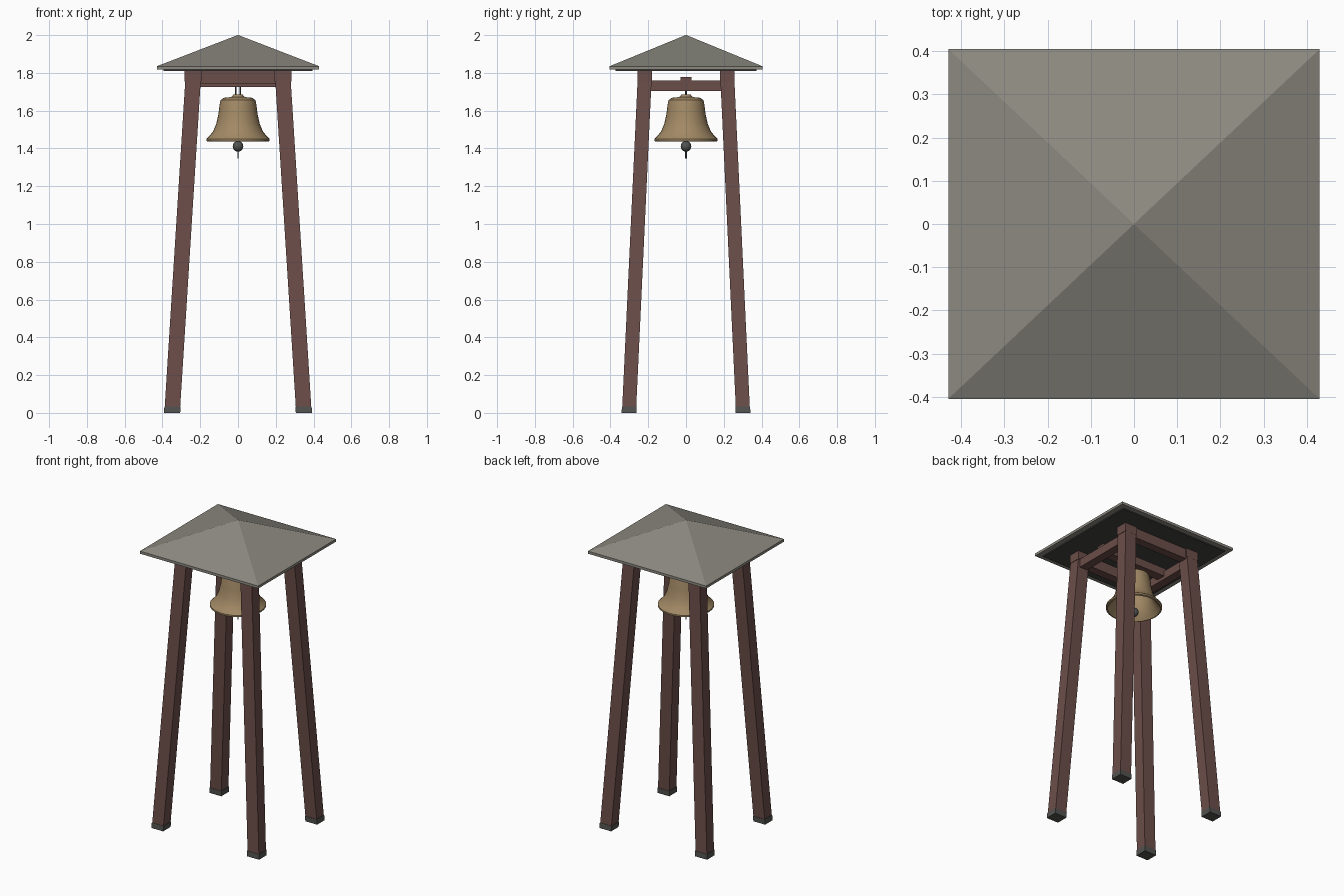
import bpy, bmesh, math
from mathutils import Vector

cube = bpy.data.objects.get("Cube")
if cube:
    bpy.data.objects.remove(cube, do_unlink=True)


def material(name, r, g, b):
    m = bpy.data.materials.new(name)
    m.use_nodes = True
    m.diffuse_color = (r, g, b, 1)
    m.node_tree.nodes["Principled BSDF"].inputs["Base Color"].default_value = (r, g, b, 1)
    return m


WOOD = material("red brown wood", 0.147, 0.075, 0.066)
SLATE = material("grey roof", 0.26, 0.25, 0.215)
SHADE = material("dark soffit", 0.055, 0.055, 0.052)
IRON = material("dark iron", 0.085, 0.085, 0.08)
BRONZE = material("bronze", 0.36, 0.25, 0.13)


def add_object(name, bm, mat):
    bmesh.ops.recalc_face_normals(bm, faces=bm.faces)
    mesh = bpy.data.meshes.new(name)
    bm.to_mesh(mesh)
    bm.free()
    obj = bpy.data.objects.new(name, mesh)
    bpy.context.collection.objects.link(obj)
    mesh.materials.append(mat)
    return obj


def loft(name, mat, sections):
    """Closed solid through rectangles (cx, cy, z, half_x, half_y)."""
    bm = bmesh.new()
    rings = [[bm.verts.new((cx + sx * hx, cy + sy * hy, z))
              for sx, sy in ((-1, -1), (1, -1), (1, 1), (-1, 1))]
             for cx, cy, z, hx, hy in sections]
    bm.faces.new(rings[0])
    bm.faces.new(rings[-1])
    for a, b in zip(rings, rings[1:]):
        for i in range(4):
            j = (i + 1) % 4
            bm.faces.new((a[i], a[j], b[j], b[i]))
    return add_object(name, bm, mat)


def box(name, mat, cx, cy, hx, hy, z0, z1):
    return loft(name, mat, [(cx, cy, z0, hx, hy), (cx, cy, z1, hx, hy)])


def cylinder(name, mat, x, y, r, z0, z1):
    bm = bmesh.new()
    bmesh.ops.create_cone(bm, cap_ends=True, segments=10, radius1=r, radius2=r, depth=z1 - z0)
    bmesh.ops.translate(bm, verts=bm.verts, vec=(x, y, (z0 + z1) / 2))
    return add_object(name, bm, mat)


def smooth(obj, angle):
    bpy.ops.object.select_all(action="DESELECT")
    obj.select_set(True)
    bpy.context.view_layer.objects.active = obj
    bpy.ops.object.shade_smooth_by_angle(angle=math.radians(angle))


# Leaning legs with iron feet and square heads
for sx, side in ((1, "left"), (-1, "right")):
    for sy, end in ((-1, "front"), (1, "back")):
        def centre(z):
            return sx * (0.349 - 0.063 * z), sy * (0.302 - 0.047 * z)
        tag = end + "_" + side
        loft("leg_" + tag, WOOD, [(*centre(z), z, 0.041, 0.037) for z in (0.01, 1.8)])
        loft("foot_" + tag, IRON, [(*centre(z), z, 0.043, 0.039) for z in (0, 0.035)])
        box("leg_head_" + tag, WOOD, sx * 0.238, sy * 0.218, 0.044, 0.039, 1.755, 1.812)

# Top frame
for s, name in ((-1, "front"), (1, "back")):
    box(name + "_beam", WOOD, 0, s * 0.218, 0.24, 0.028, 1.745, 1.812)
for s, name in ((1, "left"), (-1, "right")):
    box(name + "_beam", WOOD, s * 0.238, 0, 0.028, 0.22, 1.705, 1.76)
box("bell_beam", WOOD, 0, 0, 0.26, 0.03, 1.725, 1.778)

# Roof with soffit panel
loft("roof", SLATE, [(0, 0, 1.818, 0.43, 0.405), (0, 0, 1.835, 0.43, 0.405),
                     (0, 0, 2.0, 0.002, 0.002)])
box("soffit", SHADE, 0, 0, 0.395, 0.372, 1.811, 1.82)

# Bell, turned from an open profile that returns up the inside
profile = [(0, 1.686), (0.025, 1.685), (0.035, 1.672), (0.075, 1.668), (0.092, 1.656),
           (0.097, 1.635), (0.104, 1.58), (0.115, 1.53), (0.132, 1.49), (0.155, 1.462),
           (0.168, 1.45), (0.168, 1.44), (0.158, 1.436), (0.14, 1.455), (0.115, 1.49),
           (0.098, 1.54), (0.085, 1.635), (0, 1.65)]
bm = bmesh.new()
points = [bm.verts.new((r, 0, z)) for r, z in profile]
edges = [bm.edges.new(pair) for pair in zip(points, points[1:])]
bmesh.ops.spin(bm, geom=points + edges, cent=Vector(), axis=(0, 0, 1),
               angle=math.tau, steps=32)
bmesh.ops.remove_doubles(bm, verts=bm.verts, dist=0.0005)
smooth(add_object("bell", bm, BRONZE), 35)

# Hangers and clapper
for s, name in ((1, "left"), (-1, "right")):
    cylinder(name + "_hanger", IRON, s * 0.012, 0, 0.004, 1.67, 1.74)
cylinder("clapper_rod", IRON, 0, 0, 0.004, 1.347, 1.65)
bm = bmesh.new()
bmesh.ops.create_uvsphere(bm, u_segments=16, v_segments=10, radius=0.028)
bmesh.ops.translate(bm, verts=bm.verts, vec=(0, 0, 1.411))
smooth(add_object("clapper_ball", bm, IRON), 40)
